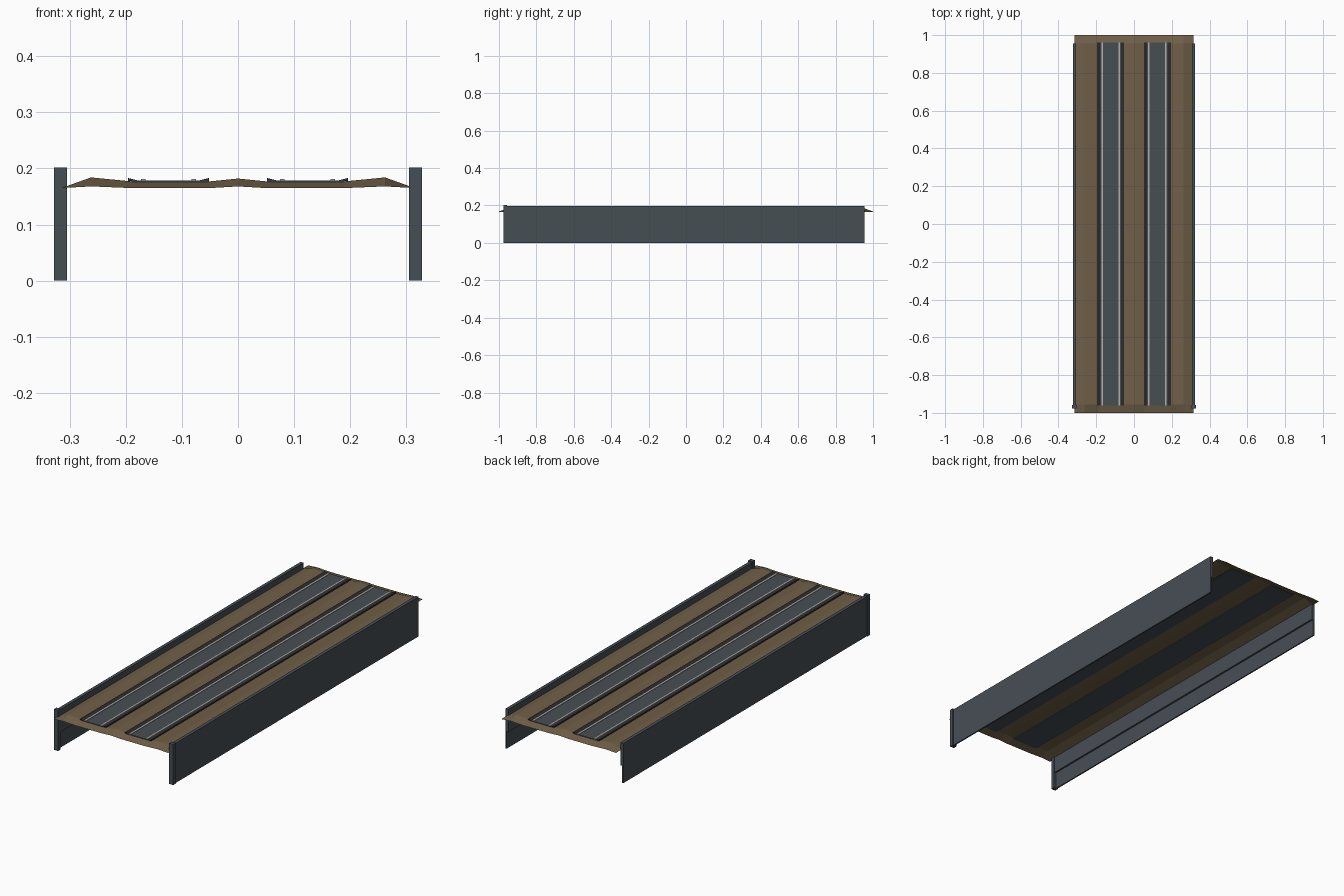
import bpy, bmesh

if "Cube" in bpy.data.objects:
    bpy.data.objects.remove(bpy.data.objects["Cube"])

def mat(name, rgb):
    m = bpy.data.materials.new(name)
    m.diffuse_color = (*rgb, 1)
    m.use_nodes = True
    m.node_tree.nodes["Principled BSDF"].inputs["Base Color"].default_value = m.diffuse_color
    return m

EARTH = mat("brown earth", (0.16, 0.115, 0.063))
SLATE = mat("slate grey", (0.062, 0.077, 0.088))
DARK = mat("dark grey", (0.025, 0.025, 0.026))
STEEL = mat("pale steel", (0.45, 0.42, 0.41))

def finish(name, bm, m):
    me = bpy.data.meshes.new(name)
    bm.normal_update()
    bm.to_mesh(me)
    bm.free()
    me.materials.append(m)
    ob = bpy.data.objects.new(name, me)
    bpy.context.collection.objects.link(ob)
    return ob

def prism(name, profile, y0, y1, m):
    """Closed x-z profile extruded along y."""
    bm = bmesh.new()
    f = bm.faces.new([bm.verts.new((x, y0, z)) for x, z in profile])
    r = bmesh.ops.extrude_face_region(bm, geom=[f])
    bmesh.ops.translate(bm, vec=(0, y1 - y0, 0),
                        verts=[v for v in r["geom"] if isinstance(v, bmesh.types.BMVert)])
    bmesh.ops.recalc_face_normals(bm, faces=bm.faces)
    return finish(name, bm, m)

def box(name, x0, x1, y0, y1, z0, z1, m):
    return prism(name, [(x0, z0), (x1, z0), (x1, z1), (x0, z1)], y0, y1, m)

# earth deck: ridged sheet whose ends taper down
half = [(0.315, 0.165, 0.165), (0.262, 0.184, 0.168), (0.19, 0.177, 0.165),
        (0.05, 0.177, 0.165)]
prof = [(-x, a, b) for x, a, b in half] + [(0, 0.182, 0.168)] + half[::-1]
bm = bmesh.new()
rows = [[bm.verts.new((x, y, b if abs(y) == 1 else a)) for x, a, b in prof]
        for y in (-1, -0.955, 0.955, 1)]
for r0, r1 in zip(rows, rows[1:]):
    for i in range(len(prof) - 1):
        bm.faces.new((r0[i], r0[i + 1], r1[i + 1], r1[i]))
finish("earth_deck", bm, EARTH)

for side, s in (("left", -1), ("right", 1)):
    # side wall: thin skirt with a thicker upper half inside
    prism(side + "_wall", [(s * x, z) for x, z in (
        (0.324, 0), (0.324, 0.197), (0.308, 0.197), (0.308, 0.085),
        (0.317, 0.085), (0.317, 0)) ], -0.958, 0.955, SLATE)
    # end post at the front
    a, b = sorted((s * 0.305, s * 0.328))
    box(side + "_end_post", a, b, -0.977, -0.957, 0, 0.202, SLATE)
    # track bed
    a, b = sorted((s * 0.053, s * 0.19))
    box(side + "_track_bed", a, b, -0.96, 0.96, 0.174, 0.1785, SLATE)
    # pair of rails
    for n, x in (("inner", 0.079), ("outer", 0.169)):
        box(f"{side}_{n}_rail", s * x - 0.004, s * x + 0.004, -0.96, 0.96, 0.178, 0.181, STEEL)
    # slanted kerbs along both edges of the bed
    for n, x, d in (("inner", 0.064, -1), ("outer", 0.184, 1)):
        prism(f"{side}_{n}_kerb", [(s * (x - d * 0.008), 0.178), (s * (x + d * 0.012), 0.177),
                                   (s * (x + d * 0.012), 0.183)], -0.96, 0.96, DARK)
